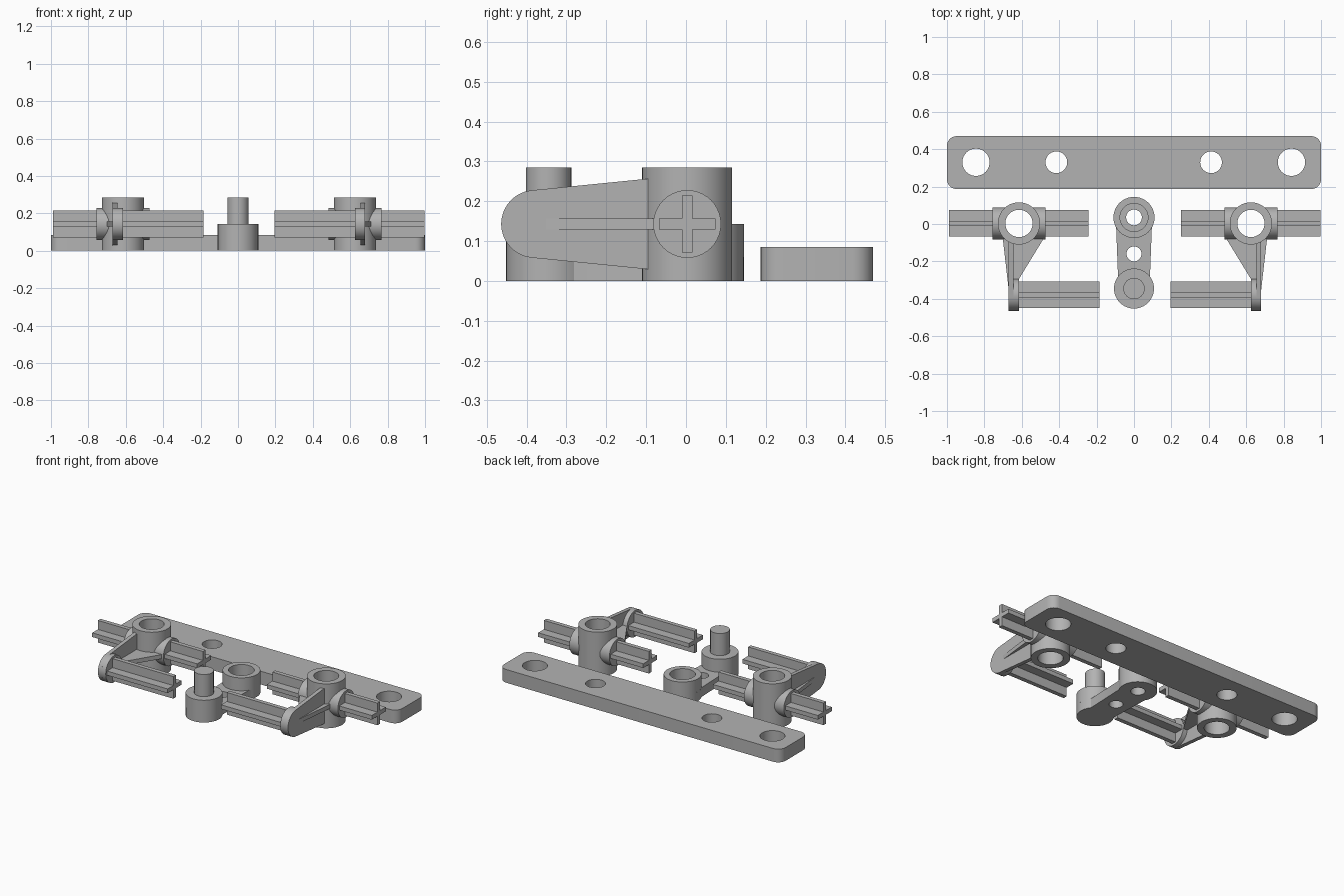
import bpy, bmesh
from math import cos, sin, radians
from mathutils import Matrix, Vector

cube = bpy.data.objects.get("Cube")
if cube:
    bpy.data.objects.remove(cube, do_unlink=True)

grey = bpy.data.materials.new("plain grey")
grey.use_nodes = True
GREY = (0.45, 0.45, 0.45, 1)
grey.diffuse_color = GREY
grey.node_tree.nodes["Principled BSDF"].inputs["Base Color"].default_value = GREY


def arc(x, y, r, a0=0, a1=360, n=40):
    """Points along an arc; a full circle leaves out the repeated end."""
    steps = n if a1 - a0 == 360 else n + 1
    return [(x + r * cos(radians(a0 + (a1 - a0) * i / n)),
             y + r * sin(radians(a0 + (a1 - a0) * i / n))) for i in range(steps)]


def rounded_box(x0, x1, y0, y1, r):
    return (arc(x1 - r, y1 - r, r, 0, 90, 6) + arc(x0 + r, y1 - r, r, 90, 180, 6)
            + arc(x0 + r, y0 + r, r, 180, 270, 6) + arc(x1 - r, y0 + r, r, 270, 360, 6))


def cross(x, y, w, t):
    return [(x + a, y + b) for a, b in (
        (w, -t), (w, t), (t, t), (t, w), (-t, w), (-t, t),
        (-w, t), (-w, -t), (-t, -t), (-t, -w), (t, -w), (t, -t))]


# Outlines lie in x-y (extruded along z) or in y-z (extruded along x)
ALONG_Z = Matrix.Identity(4)
ALONG_X = Matrix(((0, 0, 1, 0), (1, 0, 0, 0), (0, 1, 0, 0), (0, 0, 0, 1)))


def solid(name, loops, lo, hi, axis=ALONG_Z, place=ALONG_Z):
    """Extrude an outline with optional holes from lo to hi."""
    curve = bpy.data.curves.new(name + " outline", "CURVE")
    curve.dimensions = "2D"
    curve.fill_mode = "BOTH"
    curve.extrude = (hi - lo) / 2
    for loop in loops:
        spline = curve.splines.new("POLY")
        spline.points.add(len(loop) - 1)
        for point, (a, b) in zip(spline.points, loop):
            point.co = (a, b, 0, 1)
        spline.use_cyclic_u = True
    temp = bpy.data.objects.new(name + " outline", curve)
    mesh = bpy.data.meshes.new_from_object(temp)
    bpy.data.objects.remove(temp)
    bpy.data.curves.remove(curve)

    bm = bmesh.new()
    bm.from_mesh(mesh)
    bmesh.ops.remove_doubles(bm, verts=bm.verts, dist=0.00005)
    bm.transform(place @ axis @ Matrix.Translation(Vector((0, 0, (lo + hi) / 2))))
    bmesh.ops.recalc_face_normals(bm, faces=bm.faces)
    bm.to_mesh(mesh)
    bm.free()
    mesh.name = name
    mesh.materials.clear()
    mesh.materials.append(grey)
    obj = bpy.data.objects.new(name, mesh)
    bpy.context.collection.objects.link(obj)
    bpy.ops.object.select_all(action="DESELECT")
    obj.select_set(True)
    bpy.context.view_layer.objects.active = obj
    bpy.ops.object.shade_smooth_by_angle(angle=radians(30))
    return obj


# Long flat bar with four holes
holes = [arc(x, 0.33, r) for x, r in
         ((-0.845, 0.073), (-0.415, 0.058), (0.412, 0.058), (0.842, 0.073))]
solid("bar", [rounded_box(-1, 1, 0.187, 0.47, 0.052)] + holes, 0, 0.085)

# Centre link: flat base, bored socket and pin
HUB_Y, PIN_Y = 0.035, -0.345
base = arc(0, HUB_Y, 0.11, -30, 210, 28) + arc(0, PIN_Y, 0.107, 143, 397, 24)
solid("link_base", [base, arc(0, HUB_Y, 0.042), arc(0, -0.16, 0.04)], 0, 0.06)
solid("link_socket", [arc(0, HUB_Y, 0.11), arc(0, HUB_Y, 0.075)], 0.059, 0.143)
solid("link_boss", [arc(0, PIN_Y, 0.107)], 0.059, 0.143)
solid("link_pin", [arc(0, PIN_Y, 0.057)], 0.142, 0.285)

# Steering knuckles, local +x pointing outwards
MID, TIP_Y = 0.143, -0.382
for side, s in (("left", 1), ("right", -1)):
    place = Matrix.Translation(Vector((0.005 + 0.62 * s, 0.003, 0))) @ Matrix.Diagonal((s, 1, 1, 1))

    solid(side + "_hub", [arc(0, 0, 0.113), arc(0, 0, 0.073)], 0, 0.285, place=place)

    # Collars and cross axles on both sides of the hub
    for end, d in (("outer", 1), ("inner", -1)):
        flip = place @ Matrix.Diagonal((d, 1, 1, 1))
        solid(f"{side}_{end}_collar", [arc(0, MID, 0.085)], 0.074, 0.142, ALONG_X, flip)
        solid(f"{side}_{end}_axle", [cross(0, MID, 0.071, 0.0135)], 0.1, 0.373, ALONG_X, flip)

    # Tapered arm plate with its round end and thin gusset
    arm = arc(TIP_Y, MID, 0.085, 96, 264, 20) + [(-0.075, 0.027), (-0.075, 0.259)]
    solid(side + "_arm", [arm], 0.03, 0.055, ALONG_X, place)
    solid(side + "_arm_end", [arc(TIP_Y, MID, 0.085)], 0, 0.055, ALONG_X, place)
    gusset = [(0.087, -0.076), (-0.135, -0.076), (0.005, -0.305), (0.035, -0.355), (0.055, -0.355)]
    solid(side + "_gusset", [gusset], MID - 0.0135, MID + 0.0135, place=place)
    solid(side + "_arm_axle", [cross(TIP_Y, MID, 0.071, 0.0135)], -0.43, 0.01, ALONG_X, place)
